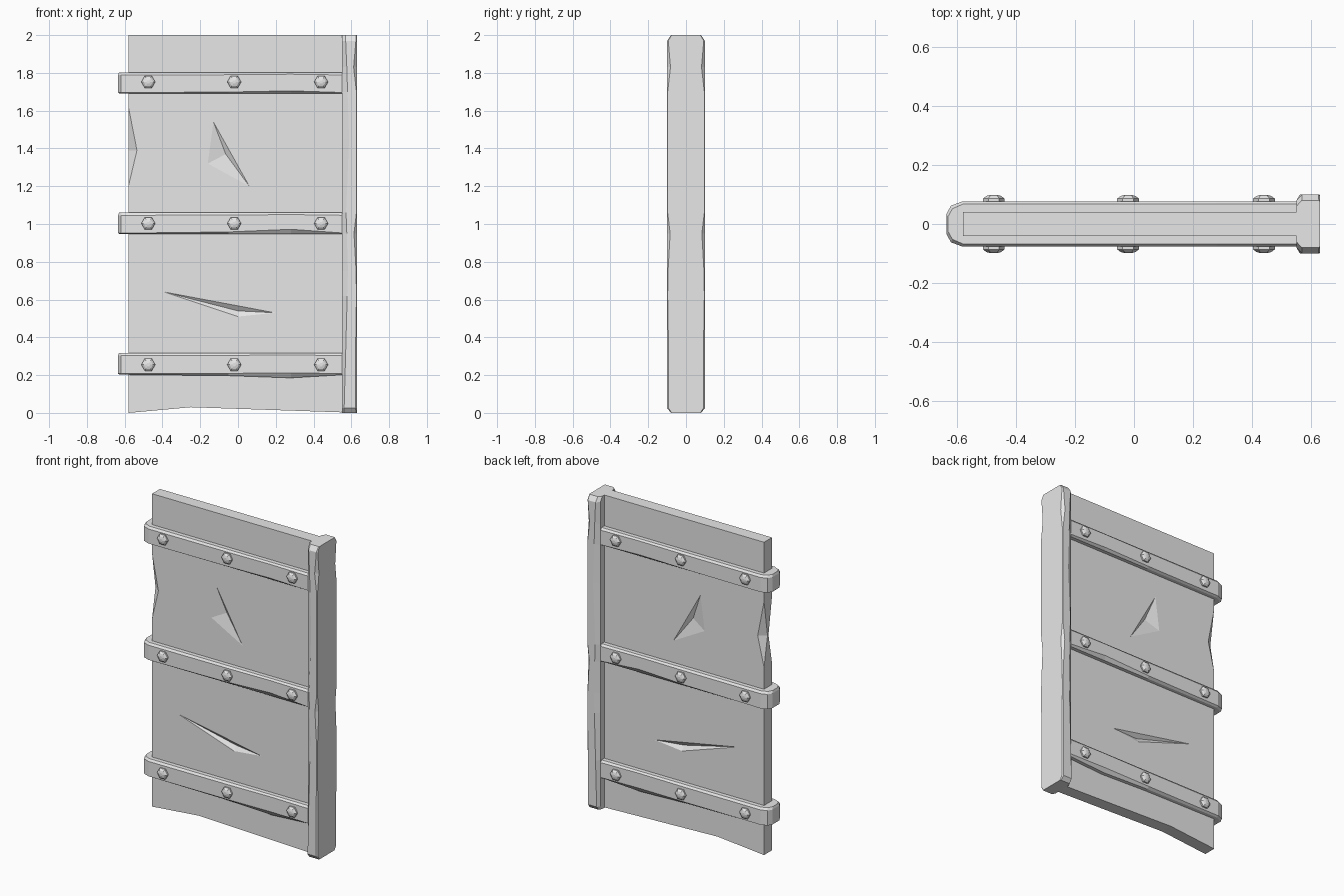
import bpy, bmesh
from mathutils import Vector as V

if "Cube" in bpy.data.objects:
    bpy.data.objects.remove(bpy.data.objects["Cube"])

grey = bpy.data.materials.new("plain grey")
grey.diffuse_color = (0.8, 0.8, 0.8, 1)
grey.use_nodes = True
grey.node_tree.nodes["Principled BSDF"].inputs["Base Color"].default_value = grey.diffuse_color


def finish(name, bm):
    bmesh.ops.recalc_face_normals(bm, faces=bm.faces[:])
    me = bpy.data.meshes.new(name)
    bm.to_mesh(me)
    bm.free()
    me.materials.append(grey)
    ob = bpy.data.objects.new(name, me)
    bpy.context.collection.objects.link(ob)
    return ob


def loft(name, rings):
    """Join equal rings with quads and close the ends with quad strips."""
    bm = bmesh.new()
    vs = [[bm.verts.new(p) for p in r] for r in rings]
    n = len(rings[0])
    for a, b in zip(vs, vs[1:]):
        for i in range(n):
            j = (i + 1) % n
            bm.faces.new((a[i], a[j], b[j], b[i]))
    for r in (vs[0], vs[-1]):
        for i in range(n // 2 - 1):
            bm.faces.new((r[i], r[i + 1], r[n - 2 - i], r[n - 1 - i]))
    return finish(name, bm)


def carve(ob, pts):
    """Subtract the convex hull of some points."""
    bm = bmesh.new()
    for p in pts:
        bm.verts.new(p)
    bmesh.ops.convex_hull(bm, input=bm.verts[:])
    cutter = finish("cutter", bm)
    cutter.hide_render = True
    mod = ob.modifiers.new("cut", 'BOOLEAN')
    mod.operation, mod.solver, mod.object = 'DIFFERENCE', 'EXACT', cutter
    bpy.context.view_layer.objects.active = ob
    bpy.ops.object.modifier_apply(modifier=mod.name)
    bpy.data.objects.remove(cutter)


# Door panel with a worn bottom edge
outline = [(-.58, 0), (-.25, .03), (.55, .003), (.55, 2), (-.25, 2), (-.58, 2)]
panel = loft("door_panel", [[(x, y, z) for x, z in outline] for y in (-.04, .04)])

# Gouges on both faces and chips on both left corners
gouges = [((-.13, 1.54), (.06, 1.20), (-.16, 1.32), (-.065, 1.37)),
          ((-.39, .64), (.195, .53), (0, .51), (0, .54))]
for s in (-1, 1):
    for *rim, deep in gouges:
        d = V((deep[0], s * .02, deep[1]))
        carve(panel, [d] + [d + (V((x, s * .04, z)) - d) * 1.4 for x, z in rim])
    f, g = V((-.535, s * .04, 1.39)), V((-.58, s * .005, 1.39))
    carve(panel, [(-.58, s * .04, 1.62), (-.58, s * .04, 1.2),
                  f * 2 - g, g * 2 - f, (-.66, s * .12, 1.4)])

# Hinge post: z, half depth, inner bevel width, outer chip width
rows = [(0, .08, .01, .004), (.025, .1, .012, .008), (.32, .1, .02, .008),
        (.62, .1, .028, .003), (.75, .1, .032, .005), (.95, .1, .026, .016),
        (1.06, .1, .022, .003), (1.45, .1, .038, .003), (1.7, .1, .03, .003),
        (1.83, .1, .026, .018), (1.97, .1, .02, .006), (2, .08, .018, .004)]
rings = []
for z, d, a, c in rows:
    half = [(.55, d - .02), (.55 + a, d), (.63 - c, d), (.63, d - c)]
    rings.append([(x, -y, z) for x, y in half] + [(x, y, z) for x, y in reversed(half)])
loft("hinge_post", rings)

# Straps wrapping the free edge: name, bottom, top, bottom dip, bevel rise
plan = [(.56, .077), (.28, .077), (-.05, .077), (-.58, .077), (-.62, .062), (-.635, .035)]
for label, z0, z1, dip, rise in [("lower", .202, .317, .017, .004),
                                 ("middle", .946, 1.06, 0, .02),
                                 ("upper", 1.69, 1.803, 0, .009)]:
    def ring(inset, z, bump):
        half = [(x + (inset * .5 if x < -.6 else 0), y - inset,
                 z + (bump if i == 1 else bump * .3 if i == 2 else 0))
                for i, (x, y) in enumerate(plan)]
        return [(x, -y, h) for x, y, h in half] + [(x, y, h) for x, y, h in reversed(half)]
    loft(label + "_strap", [ring(.014, z0, -dip), ring(0, z0 + .006, rise),
                            ring(0, z1 - .014, .004), ring(.01, z1, 0)])

    # Hexagonal bolts on both sides
    zc = {"lower": .255, "middle": 1.003, "upper": 1.752}[label]
    hexa = [(1, 0), (.5, .866), (-.5, .866), (-1, 0), (-.5, -.866), (.5, -.866)]
    for x in (-.475, -.02, .44):
        for s, side in ((-1, "front"), (1, "back")):
            loft(f"{label}_{side}_bolt",
                 [[(x + r * u, s * y, zc + r * w) for u, w in hexa]
                  for r, y in ((.037, .07), (.037, .086), (.025, .095), (.01, .099))])
